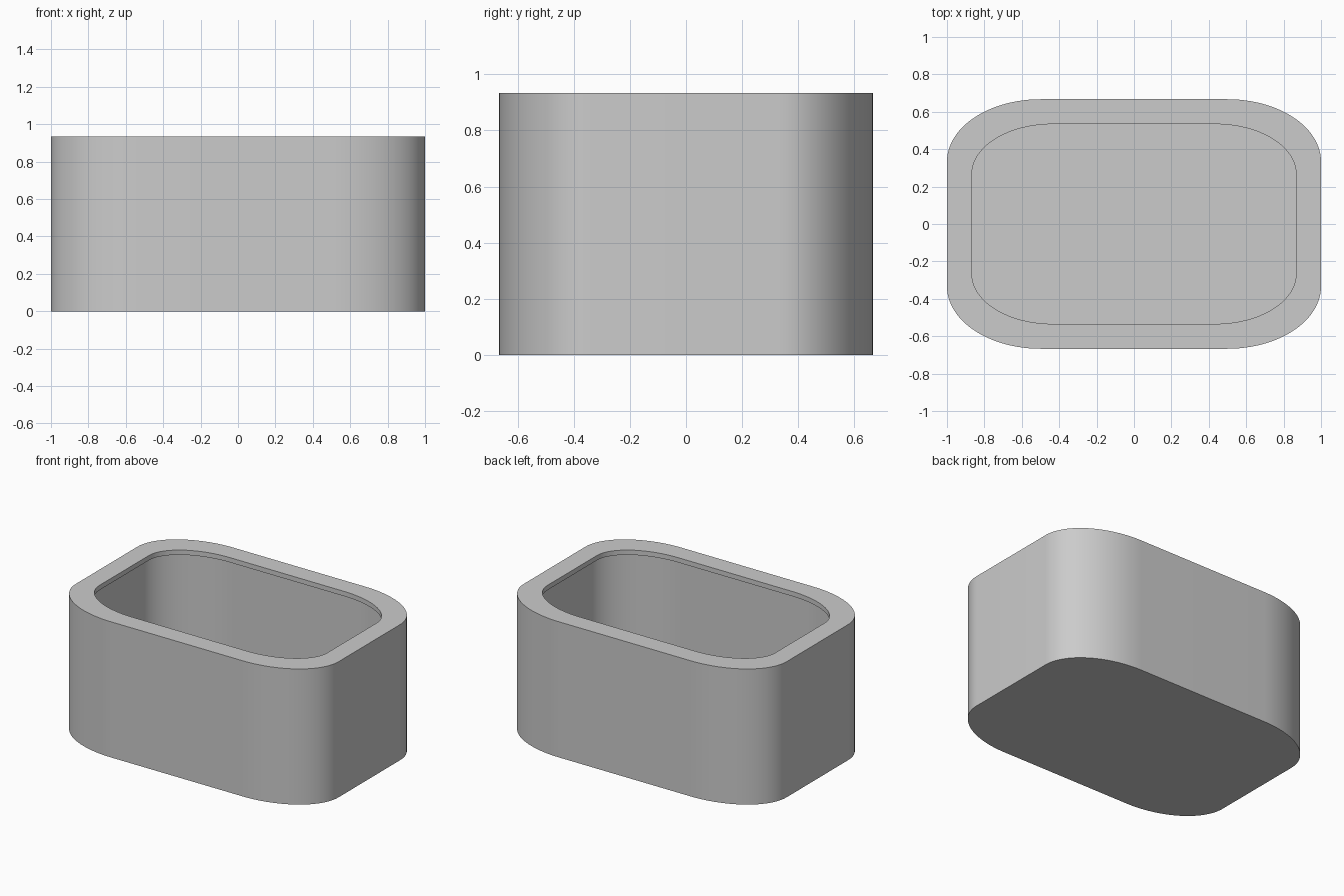
import bpy, bmesh, math

cube = bpy.data.objects.get("Cube")
if cube:
    bpy.data.objects.remove(cube, do_unlink=True)

WIDTH, DEPTH, HEIGHT = 1.0, 0.667, 0.933   # half width, half depth, full height
WALL, LIP = 0.033, 0.133                   # shell thickness, rim overhang
STEPS = 24                                 # segments per rounded corner

grey = bpy.data.materials.new("light grey")
grey.use_nodes = True
colour = (0.6, 0.6, 0.6, 1)
grey.diffuse_color = colour
grey.node_tree.nodes["Principled BSDF"].inputs["Base Color"].default_value = colour


def ring(bm, inset, z):
    """Rectangle with elliptical corners, each radius half of its half side."""
    hx, hy = WIDTH - inset, DEPTH - inset
    verts = []
    for corner, (sx, sy) in enumerate([(1, 1), (-1, 1), (-1, -1), (1, -1)]):
        for i in range(STEPS + 1):
            a = math.pi / 2 * (corner + i / STEPS)
            verts.append(bm.verts.new((hx / 2 * (sx + math.cos(a)),
                                       hy / 2 * (sy + math.sin(a)), z)))
    return verts


# Hollow tub: outside wall, rim, overhanging lip, inside wall and floor
bm = bmesh.new()
rings = [ring(bm, inset, z) for inset, z in [
    (0, 0), (0, HEIGHT), (LIP, HEIGHT), (LIP, HEIGHT - WALL),
    (WALL, HEIGHT - WALL), (WALL, WALL)]]
for low, high in zip(rings, rings[1:]):
    for i in range(len(low)):
        j = (i + 1) % len(low)
        bm.faces.new((low[i], low[j], high[j], high[i]))
bm.faces.new(rings[0][::-1])
bm.faces.new(rings[-1])
bmesh.ops.recalc_face_normals(bm, faces=bm.faces)

mesh = bpy.data.meshes.new("tub")
bm.to_mesh(mesh)
bm.free()
mesh.materials.append(grey)
tub = bpy.data.objects.new("tub", mesh)
bpy.context.collection.objects.link(tub)

# Smooth corners, sharp rims
bpy.ops.object.select_all(action="DESELECT")
tub.select_set(True)
bpy.context.view_layer.objects.active = tub
bpy.ops.object.shade_smooth_by_angle(angle=math.radians(30))
